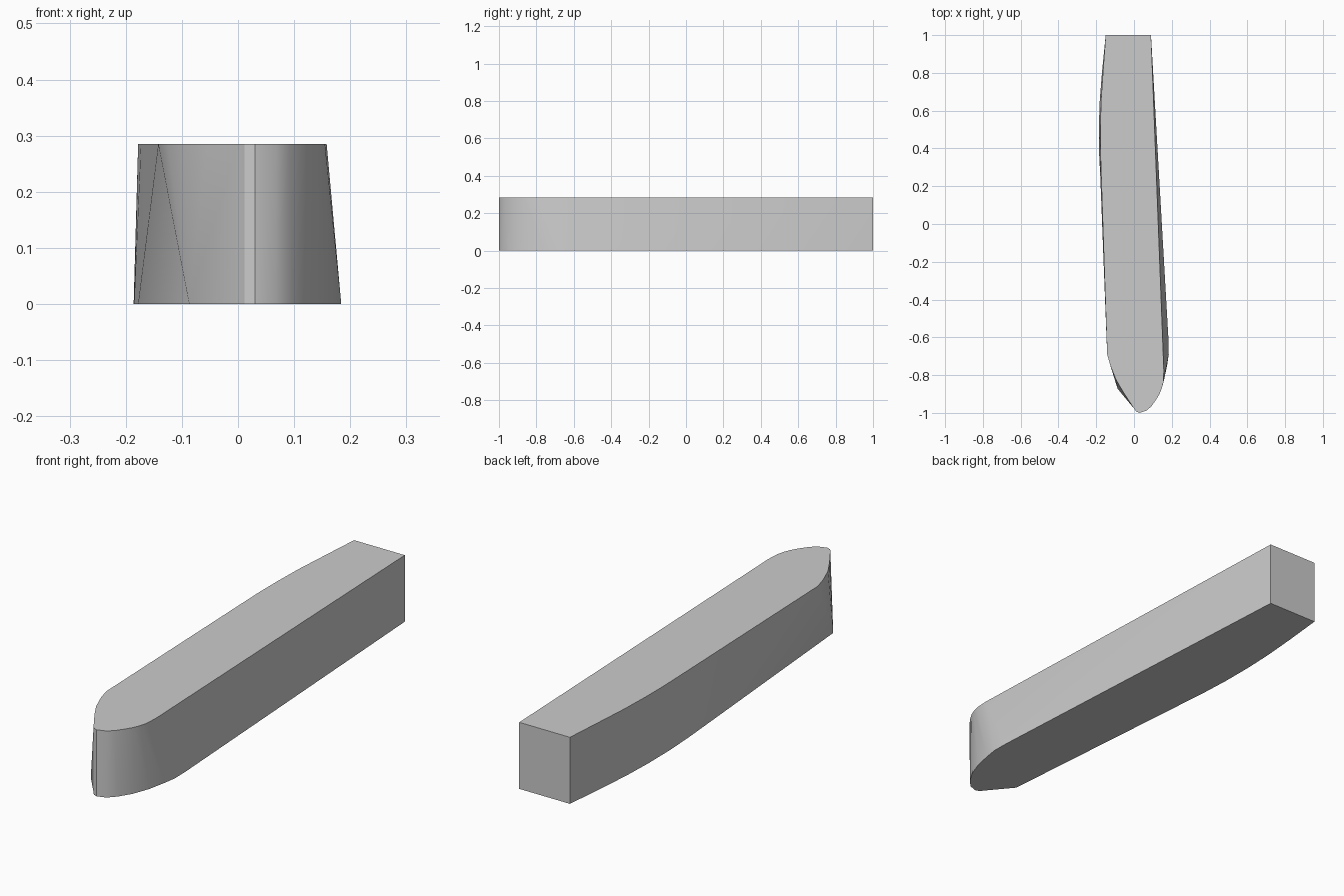
import bpy
import bmesh

if "Cube" in bpy.data.objects:
    bpy.data.objects.remove(bpy.data.objects["Cube"])

HEIGHT = 0.285

# Matching outlines, running from back right, around the left side and front.
# A repeated point makes a triangular fan on the opposite outline.
BOTTOM = [
    (0.09, 1.0), (-0.15, 1.0), (-0.168, 0.82), (-0.181, 0.66),
    (-0.186, 0.52), (-0.185, 0.38), (-0.178, 0.24),
    (-0.087, -0.872), (-0.087, -0.872), (-0.087, -0.872), (-0.087, -0.872),
    (0.0, -0.977), (0.012, -0.993), (0.03, -1.0), (0.068, -0.987),
    (0.098, -0.955), (0.132, -0.90), (0.158, -0.83), (0.175, -0.75),
    (0.184, -0.69), (0.183, -0.62),
]
TOP = [
    (0.09, 1.0), (-0.15, 1.0), (-0.163, 0.82), (-0.174, 0.66),
    (-0.178, 0.52), (-0.178, 0.40), (-0.173, 0.24),
    (-0.142, -0.69), (-0.125, -0.75), (-0.095, -0.825), (-0.055, -0.893),
    (0.0, -0.977), (0.012, -0.993), (0.03, -1.0), (0.068, -0.987),
    (0.092, -0.965), (0.117, -0.93), (0.135, -0.90), (0.147, -0.87),
    (0.155, -0.84), (0.158, -0.78),
]


def add_ring(bm, points, z):
    made = {}
    for p in points:
        if p not in made:
            made[p] = bm.verts.new((p[0], p[1], z))
    return [made[p] for p in points], list(made.values())


bm = bmesh.new()
low, low_loop = add_ring(bm, BOTTOM, 0.0)
high, high_loop = add_ring(bm, TOP, HEIGHT)

# Flat caps
bm.faces.new(list(reversed(low_loop)))
bm.faces.new(high_loop)

# Twisting side walls
for i in range(len(low)):
    j = (i + 1) % len(low)
    for tri in ((low[i], low[j], high[j]), (low[i], high[j], high[i])):
        if len(set(tri)) == 3:
            bm.faces.new(tri)
bmesh.ops.recalc_face_normals(bm, faces=bm.faces)

mesh = bpy.data.meshes.new("tapered_bar")
bm.to_mesh(mesh)
bm.free()
bar = bpy.data.objects.new("tapered_bar", mesh)
bpy.context.collection.objects.link(bar)

# Smooth curves, crisp edges
bpy.context.view_layer.objects.active = bar
bar.select_set(True)
bpy.ops.object.shade_smooth_by_angle(angle=0.5)
